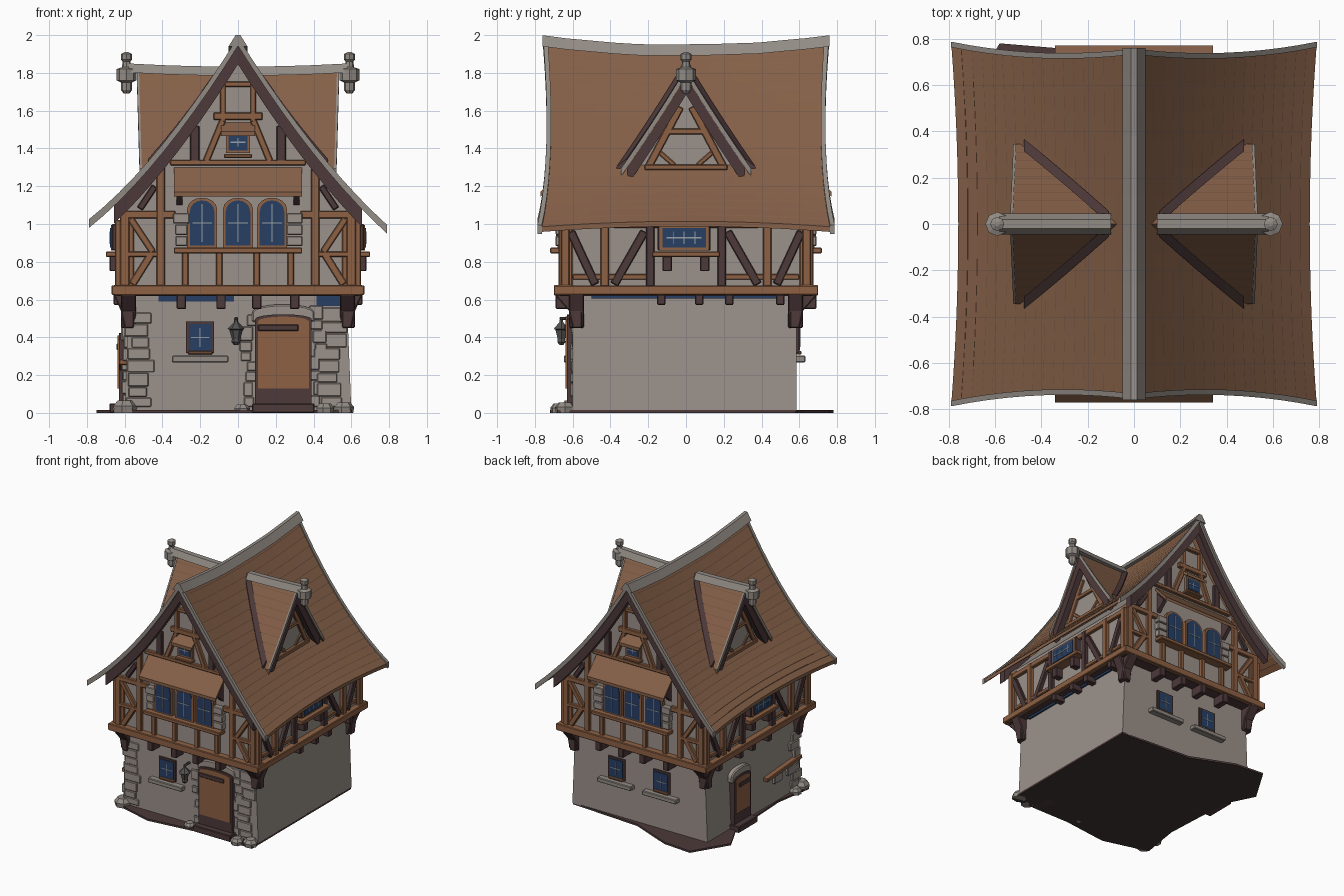
import bpy, bmesh, math, random
from mathutils import Vector

random.seed(4)
if "Cube" in bpy.data.objects:
    bpy.data.objects.remove(bpy.data.objects["Cube"], do_unlink=True)


def material(name, red, green, blue):
    mat = bpy.data.materials.new(name)
    mat.use_nodes = True
    mat.diffuse_color = (red, green, blue, 1)
    mat.node_tree.nodes["Principled BSDF"].inputs["Base Color"].default_value = (red, green, blue, 1)
    return mat


PLASTER = material("warm grey plaster", .33, .285, .255)
STONE = material("grey stone", .29, .26, .235)
ROOF = material("brown shingle", .235, .117, .065)
WOOD = material("brown timber", .27, .12, .058)
DARK = material("dark timber", .075, .041, .042)
GLASS = material("blue glass", .02, .05, .13)
LEAD = material("pale window lead", .33, .37, .38)
IRON = material("lantern iron", .09, .085, .08)
EARTH = material("dark earth", .05, .037, .032)

# Each wall maps (along, height, outward) to space
WALLS = {
    "front": lambda u, h, o: Vector((u, -o, h)),
    "back": lambda u, h, o: Vector((u, o, h)),
    "left": lambda u, h, o: Vector((o, u, h)),
    "right": lambda u, h, o: Vector((-o, u, h)),
    "ground": lambda u, h, o: Vector((u, h, o)),
}


def finish(name, bm, mats, bevel=0.0, under=False):
    bmesh.ops.recalc_face_normals(bm, faces=bm.faces)
    bm.normal_update()
    if under:
        for face in bm.faces:
            face.material_index = int(face.normal.z < -.1)
    mesh = bpy.data.meshes.new(name)
    bm.to_mesh(mesh)
    bm.free()
    obj = bpy.data.objects.new(name, mesh)
    bpy.context.collection.objects.link(obj)
    for mat in mats:
        mesh.materials.append(mat)
    if bevel:
        mod = obj.modifiers.new("worn edges", "BEVEL")
        mod.width, mod.segments = bevel, 1


def tube(name, rings, mat, bevel=0.0):
    """Closed solid through matching rings of points."""
    bm = bmesh.new()
    loops = [[bm.verts.new(p) for p in ring] for ring in rings]
    for one, two in zip(loops, loops[1:]):
        for k in range(len(one)):
            n = (k + 1) % len(one)
            bm.faces.new((one[k], one[n], two[n], two[k]))
    bm.faces.new(loops[0])
    bm.faces.new(loops[-1])
    finish(name, bm, [mat], bevel)


def prism(name, wall, outline, inner, outer, mat, bevel=0.0):
    place = WALLS[wall]
    tube(name, [[place(u, h, o) for u, h in outline] for o in (inner, outer)], mat, bevel)


def plank(name, wall, a, b, width, inner, outer, mat):
    a, b = Vector(a), Vector(b)
    side = (b - a).orthogonal().normalized() * width / 2
    prism(name, wall, [a + side, b + side, b - side, a - side], inner, outer, mat, .005)


def block(name, wall, u, h, width, height, inner, outer, mat):
    plank(name, wall, (u - width / 2, h), (u + width / 2, h), height, inner, outer, mat)


def sweep(name, path, side, section, mat):
    tube(name, [[p + side * a + Vector((0, 0, b)) for a, b in section] for p in path], mat)


def strip(half, low, high):
    return [(-half, low), (-half, high), (half, high), (half, low)]


def turned(name, x, y, profile, sides, mat):
    angles = [math.tau * k / sides for k in range(sides)]
    tube(name, [[(x + r * math.cos(a), y + r * math.sin(a), z) for a in angles] for r, z in profile], mat)


def slab(name, rows, thickness, under):
    """Thick sheet over a grid of points, with its own underside colour."""
    bm = bmesh.new()
    drop = Vector((0, 0, thickness))
    top = [[bm.verts.new(p) for p in row] for row in rows]
    low = [[bm.verts.new(p - drop) for p in row] for row in rows]
    last, end = len(rows) - 1, len(rows[0]) - 1
    for i in range(last):
        for j in range(end):
            for g in (top, low):
                bm.faces.new((g[i][j], g[i + 1][j], g[i + 1][j + 1], g[i][j + 1]))
        for j in (0, end):
            bm.faces.new((top[i][j], top[i + 1][j], low[i + 1][j], low[i][j]))
    for j in range(end):
        for i in (0, last):
            bm.faces.new((top[i][j], top[i][j + 1], low[i][j + 1], low[i][j]))
    finish(name, bm, [ROOF, under], under=True)


def arch(u, bottom, top, width, rise=0.0):
    steps = 8 if rise else 1
    arc = [math.pi * k / steps for k in range(steps + 1)]
    return [(u - width / 2, bottom), (u + width / 2, bottom)] + [
        (u + width / 2 * math.cos(a), top - rise + rise * math.sin(a)) for a in arc]


def window(wall, u, bottom, top, width, out, rise=0.0, frame=WOOD, uprights=1):
    prism("window_frame", wall, arch(u, bottom - .014, top + .014, width + .028, rise), out - .05, out, frame)
    prism("window_glass", wall, arch(u, bottom, top, width, rise), out, out + .006, GLASS)
    middle = (bottom + top) / 2
    for k in range(uprights):
        x = u + width * ((k + 1) / (uprights + 1) - .5)
        prism("window_bar", wall, arch(x, bottom + .02, top - .02, .005), out, out + .009, LEAD)
    prism("window_bar", wall, arch(u, middle - .003, middle + .003, width * .8), out, out + .009, LEAD)


def awning(wall, half, low, high, inner, outer):
    rows = [[WALLS[wall](u, h, o) for u in (-half, 0, half)] for h, o in ((high, inner), (low, outer))]
    slab("awning", rows, .025, WOOD)


def door(wall, u, top, width):
    prism("door_lintel", wall, arch(u, top - .03, top + .065, width + .06, .04), .5, .62, PLASTER, .008)
    prism("door_frame", wall, arch(u, .03, top + .012, width + .03, .025), .5, .63, DARK)
    prism("door_leaf", wall, arch(u, .13, top, width, .025), .5, .637, WOOD)
    block("door_strap", wall, u - width * .1, top - .06, width * .8, .035, .6, .643, DARK)
    block("door_step", wall, u, .025, width + .06, .05, .5, .68, DARK)


def quoins(wall, u, top, width):
    h = .03
    while h < top:
        tall = random.uniform(.05, .08)
        block("corner_stone", wall, u + random.uniform(-.02, .02), h + tall / 2,
              width * random.uniform(.7, 1.2), tall - .003, .5, random.uniform(.604, .616), PLASTER)
        h += tall


# Main roof: a saddle-shaped, flared sheet laid in shallow courses
def roof_z(x):
    return 1.925 - 1.55 * abs(x) + .43 * x * x


def roof_x(z):
    return (1.55 - math.sqrt(2.4025 - 1.72 * (1.925 - z))) / .86


def roof_point(t, v, sx, lift=0.0):
    return Vector((sx * t * (.76 + .03 * v * v), v * (.745 - .1 * t + .13 * t * t),
                   roof_z(.76 * t) + v * v * (.05 - .08 * t) + (.03 - .015 * sx) * t ** 3 + lift))


X, Y = Vector((1, 0, 0)), Vector((0, 1, 0))
SPAN = [k / 6 for k in range(-6, 7)]
COURSES = 18
for sx in (-1, 1):
    rows = []
    for c in range(COURSES):
        for t, lift in ((c / COURSES, 0), ((c + .97) / COURSES, .003)):
            rows.append([roof_point(t, v, sx, lift) for v in SPAN])
    slab("main_roof", rows, .027, WOOD)
    for v in (-1, 1):
        sweep("gable_edge", [roof_point(k / 10, v, sx) for k in range(11)], Y, strip(.012, -.032, .014), STONE)
        sweep("bargeboard", [roof_point(k / 12, v * .96, sx) for k in range(11)], Y, strip(.025, -.125, -.025), DARK)
sweep("ridge_cap", [roof_point(0, v * 1.02, 1, random.uniform(-.003, .003)) for v in SPAN], X,
      [(-.05, -.035), (-.013, .024), (.013, .024), (.05, -.035)], STONE)

# House body
prism("ground_floor", "front", [(-.6, .01), (.6, .01), (.575, .64), (-.575, .64)], -.585, .6, PLASTER)
gable = [(k * .062, roof_z(k * .062) - .07) for k in range(10, -11, -1)]
prism("upper_floor", "front", [(-.62, .63), (.62, .63)] + gable, -.65, .65, PLASTER)
prism("jetty_floor", "ground", arch(0, -.67, .67, 1.28), .62, .635, DARK)
patch = [(.6, .58), (0, .62), (-.34, .76), (-.58, .78), (-.75, .5), (-.64, .28), (-.61, -.3),
         (-.66, -.62), (-.3, -.72), (.2, -.66), (.6, -.68)]
prism("ground_patch", "ground", patch, .003, .015, DARK)
prism("ground_underside", "ground", patch, 0, .003, EARTH)

# Front and back gables
for wall, y in (("front", -.65), ("back", .65)):
    block("sill_beam", wall, 0, .65, 1.32, .055, .6, .7, WOOD)
    block("window_sill", wall, 0, .86, .68, .03, .6, .72, WOOD)
    block("gable_tie", wall, 0, 1.325, .72, .03, .6, .675, WOOD)
    block("collar_beam", wall, 0, 1.57, .26, .04, .6, .675, WOOD)
    block("crown_beam", wall, 0, 1.74, .14, .03, .6, .675, WOOD)
    for u in (-.19, 0, .18):
        window(wall, u, .885, 1.125, .13, .68, .06)
    awning(wall, .34, 1.17, 1.31, .64, .77)
    window(wall, 0, 1.39, 1.475, .1, .675)
    block("attic_sill", wall, 0, 1.36, .15, .02, .6, .7, WOOD)
    awning(wall, .09, 1.49, 1.545, .64, .72)
    for s in (-1, 1):
        def timber(name, a, b, width, mat):
            plank(name, wall, (s * a[0], a[1]), (s * b[0], b[1]), width, .6, .675, mat)
        timber("corner_post", (.6, .66), (.6, 1.05), .05, WOOD)
        timber("wall_post", (.41, .66), (.41, 1.3), .045, WOOD)
        timber("wall_rail", (.33, 1.05), (.62, 1.05), .04, WOOD)
        timber("low_rail", (.41, .84), (.6, .84), .03, WOOD)
        timber("wall_brace", (.56, .68), (.46, .84), .04, WOOD)
        timber("upper_brace", (.57, 1.03), (.45, .85), .035, WOOD)
        timber("sill_post", (.1, .67), (.1, .86), .035, WOOD)
        timber("sill_post", (.28, .67), (.28, .86), .035, WOOD)
        timber("gable_brace", (.17, 1.33), (.08, 1.55), .035, WOOD)
        timber("gable_post", (.23, 1.33), (.23, 1.52), .05, DARK)
        timber("attic_post", (.08, 1.54), (.08, 1.76), .03, WOOD)
        timber("side_brace", (.52, 1.08), (.44, 1.2), .035, DARK)
        for h in (.91, .97, 1.03):
            block("window_stone", wall, s * .3, h, random.uniform(.06, .09), .055, .6, .69, PLASTER)
        prism("awning_bracket", "left", [(y, 1.1), (y * 1.12, 1.17), (y, 1.26)], s * .31 - .015, s * .31 + .015, DARK)
    for u in (-.3, -.09, .1, .3):
        block("joist_end", wall, u, .59, .05, .08, .5, .69, DARK)
prism("jetty_trim", "front", arch(-.22, .59, .62, .4), .57, .604, GLASS)
prism("jetty_trim", "front", arch(.48, .565, .62, .13), .57, .604, GLASS)

# Side walls and dormers
for wall, sx in (("left", 1), ("right", -1)):
    block("side_sill_beam", wall, 0, .65, 1.4, .05, .55, .67, WOOD)
    block("side_top_beam", wall, 0, 1.0, 1.3, .04, .55, .645, WOOD)
    block("side_window_box", wall, -.01, .93, .28, .14, .55, .668, DARK)
    window(wall, -.01, .875, .98, .23, .672, uprights=3)
    block("side_window_sill", wall, 0, .84, .36, .03, .55, .7, WOOD)
    prism("jetty_trim", wall, arch(0, .605, .62, 1), .5, .59, GLASS)
    for u in (-.13, .07, .23, .5):
        block("side_joist", wall, u, .6, .045, .055, .5, .66, DARK)
    for s in (-1, 1):
        for u, mat in ((.64, WOOD), (.43, WOOD), (.19, DARK)):
            plank("side_post", wall, (s * u, .66), (s * u, 1.02), .045, .55, .65, mat)
        plank("side_brace", wall, (s * .22, .96), (s * .38, .68), .045, .55, .645, DARK)
        plank("side_brace", wall, (s * .61, .96), (s * .48, .68), .045, .55, .645, DARK)
        plank("side_rail", wall, (s * .19, .72), (s * .6, .72), .03, .55, .643, WOOD)
        block("box_bracket", wall, s * .1, .79, .05, .08, .55, .68, DARK)

    # Dormer with its own ridge, valleys and finial
    prism("dormer_wall", wall, [(-.31, 1.27), (.31, 1.27), (0, 1.75)], .2, .46, PLASTER)
    block("dormer_sill", wall, 0, 1.3, .44, .03, .4, .485, WOOD)
    block("dormer_collar", wall, 0, 1.49, .2, .03, .4, .475, WOOD)
    drops = [k / 10 for k in range(11)]
    for s in (-1, 1):
        plank("dormer_brace", wall, (s * .2, 1.3), (s * .03, 1.62), .04, .4, .475, WOOD)
        plank("dormer_strut", wall, (s * .06, 1.31), (s * .14, 1.38), .025, .4, .47, WOOD)
        edge = [(.345 * d, 1.815 - .53 * d - .04 * d * (1 - d), .53 - .015 * d) for d in drops]
        rows = []
        for k, (y, z, x) in enumerate(edge):
            inner = roof_x(z)
            for lift in (.004, 0) if 0 < k < 10 else (0,):
                rows.append([Vector((sx * (inner * (1 - f) + x * f), s * (y - lift / 4), z + lift)) for f in (-.02, .5, 1)])
        slab("dormer_roof", rows, .035, WOOD)
        sweep("dormer_edge", [Vector((sx * x, s * y, z)) for y, z, x in edge], X, strip(.006, -.03, .008), STONE)
        sweep("dormer_bargeboard", [Vector((sx * (x - .03), s * y, z)) for y, z, x in edge[:-1]], X,
              strip(.024, -.13, -.03), DARK)
        sweep("dormer_valley", [Vector((sx * roof_x(z), s * y, z)) for y, z, x in edge[1:]], Y * s,
              [(-.03, -.04), (-.03, .06), (.022, .02), (.022, -.04)], DARK)
    sweep("dormer_ridge_cap", [Vector((sx * x, 0, 1.815 + x * x * .05)) for x in (.1, .25, .4, .58)], Y,
          [(-.045, -.03), (-.02, .018), (.02, .018), (.045, -.03)], STONE)
    turned("finial", sx * .59, 0, [(.015, 1.69), (.03, 1.71), (.03, 1.75), (.052, 1.76), (.052, 1.82), (.025, 1.83),
           (.02, 1.86), (.03, 1.87), (.03, 1.9), (.01, 1.91)], 8, STONE)

# Corner brackets under the overhang
for wall in WALLS:
    if wall != "ground":
        reach = .66 if wall in ("front", "back") else .7
        for s in (-1, 1):
            prism("corner_bracket", wall, [(s * u, h) for u, h in
                  ((.55, .45), (.6, .45), (.62, .54), (reach, .63), (.55, .63))], .54, .62, DARK, .006)

# Ground floor doors, windows and stonework
door("front", .24, .51, .27)
door("right", .18, .41, .18)
for wall, u, out in (("front", -.2, .612), ("back", -.2, .597), ("back", .2, .597)):
    window(wall, u, .33, .47, .12, out, frame=DARK)
    block("window_foot", wall, u, .318, .13, .018, .5, out + .015, WOOD)
    block("lower_window_sill", wall, u, .285, .3, .035, .5, out + .035, STONE)
quoins("front", -.53, .52, .13)
quoins("front", .49, .5, .13)
quoins("front", .06, .5, .07)
quoins("front", .42, .5, .07)
quoins("right", -.53, .4, .1)
for x, y, size in ((-.6, -.6, .06), (-.62, -.5, .045), (.56, -.64, .05), (.46, -.67, .045), (.02, -.64, .04)):
    turned("base_stone", x, y, [(size, 0), (size * 1.1, size * .6), (size * .7, size * 1.1)], 7, STONE)

# Wall rail and lantern
plank("wall_bench_rail", "right", (-.58, .27), (-.14, .24), .03, .55, .63, WOOD)
for u in (-.47, -.3):
    block("rail_stone", "right", u, .2, .1, .07, .55, .615, STONE)
plank("lantern_arm", "left", (-.58, .5), (-.67, .5), .015, -.02, 0, IRON)
turned("lantern", -.01, -.66, [(.012, .36), (.025, .375), (.022, .39), (.036, .44), (.046, .445), (.012, .48),
       (.008, .505)], 6, IRON)
